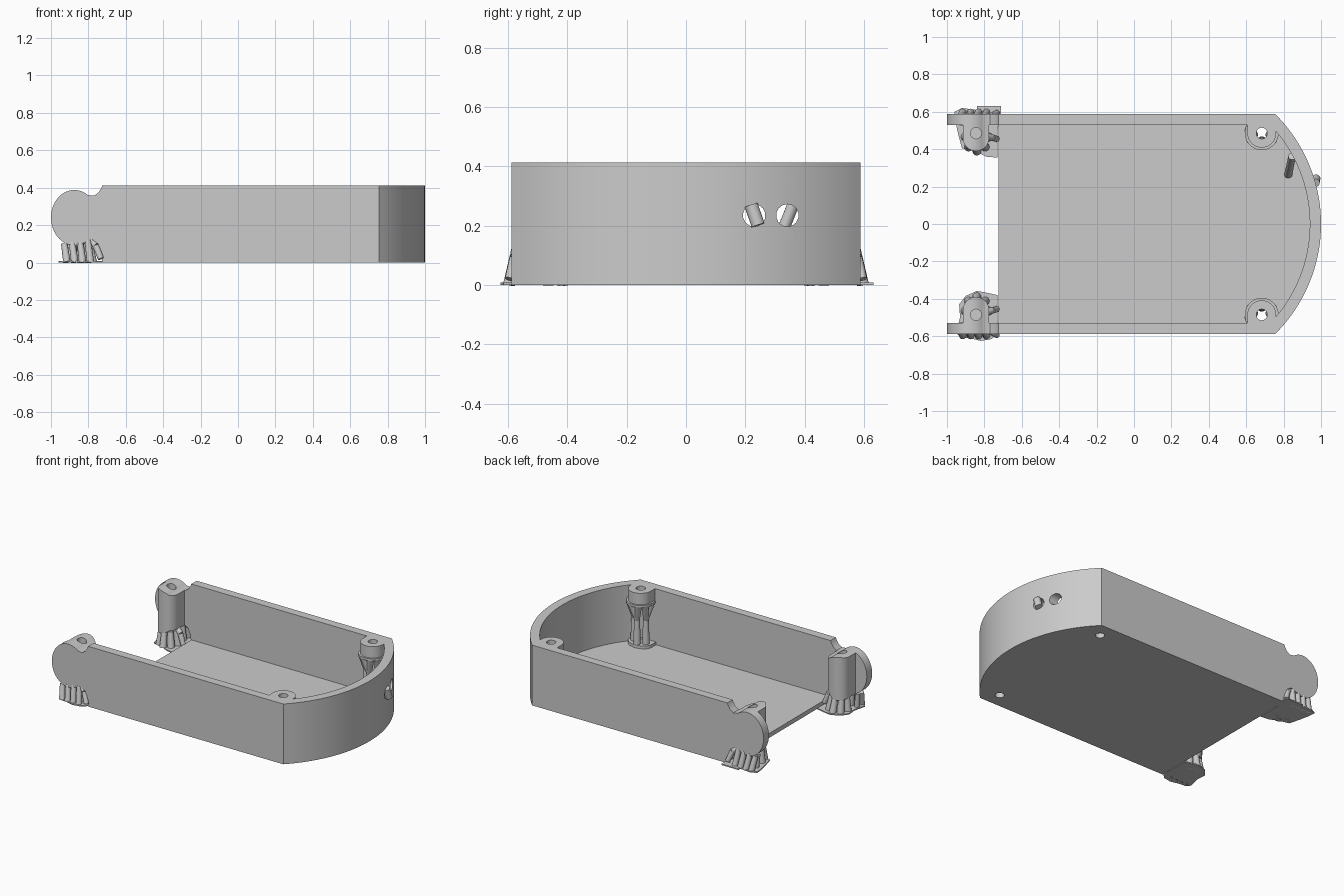
import bpy, bmesh, math
from mathutils import Vector

if "Cube" in bpy.data.objects:
    bpy.data.objects.remove(bpy.data.objects["Cube"])

grey = bpy.data.materials.new("plain grey")
grey.use_nodes = True
colour = (0.6, 0.6, 0.6, 1)
grey.diffuse_color = colour
grey.node_tree.nodes["Principled BSDF"].inputs["Base Color"].default_value = colour

WIDTH, WALL, HEIGHT, FLOOR = 0.588, 0.058, 0.413, 0.03
INNER = WIDTH - WALL
OPEN_X = -0.725                 # open end of the tray
ARC_X, ARC_R = 0.172, 0.828     # curved end of the tray
HOLE_Y, HOLE_R = 0.485, 0.03


def finish(name, bm):
    bmesh.ops.recalc_face_normals(bm, faces=bm.faces)
    mesh = bpy.data.meshes.new(name)
    bm.to_mesh(mesh)
    bm.free()
    mesh.materials.append(grey)
    obj = bpy.data.objects.new(name, mesh)
    bpy.context.collection.objects.link(obj)
    return obj


def select(obj):
    bpy.ops.object.select_all(action='DESELECT')
    obj.select_set(True)
    bpy.context.view_layer.objects.active = obj


def smooth(obj, angle=30):
    select(obj)
    bpy.ops.object.shade_smooth_by_angle(angle=math.radians(angle))


def prism(name, outline, low, high, axis="z"):
    """Extrude a closed outline along z (plan) or along y (side profile)."""
    bm = bmesh.new()
    place = (lambda a, b, h: (a, b, h)) if axis == "z" else (lambda a, b, h: (a, h, b))
    rings = [[bm.verts.new(place(a, b, h)) for a, b in outline] for h in (low, high)]
    n = len(outline)
    for ring in rings:
        bm.faces.new(ring)
    for i in range(n):
        j = (i + 1) % n
        bm.faces.new((rings[0][i], rings[0][j], rings[1][j], rings[1][i]))
    return finish(name, bm)


def struts(name, bars):
    """Tapered round bars: start, end, start radius, end radius."""
    bm = bmesh.new()
    for start, end, r1, r2 in bars:
        a, b = Vector(start), Vector(end)
        turn = (b - a).to_track_quat('Z', 'Y').to_matrix().to_4x4()
        turn.translation = (a + b) / 2
        bmesh.ops.create_cone(bm, cap_ends=True, segments=14, radius1=r1,
                              radius2=r2, depth=(b - a).length, matrix=turn)
    return finish(name, bm)


def combine(obj, other, operation):
    other.hide_render = True
    mod = obj.modifiers.new("cut", 'BOOLEAN')
    mod.operation, mod.object, mod.solver = operation, other, 'EXACT'
    select(obj)
    bpy.ops.object.modifier_apply(modifier=mod.name)
    bpy.data.objects.remove(other)


def arc(cx, cy, rx, ry, start, end, steps):
    angles = [math.radians(start + (end - start) * i / steps) for i in range(steps + 1)]
    return [(cx + rx * math.cos(t), cy + ry * math.sin(t)) for t in angles]


def tray_plan(half, radius, back):
    a = math.degrees(math.asin(half / radius))
    return [(back, -half)] + arc(ARC_X, 0, radius, radius, -a, a, 48) + [(back, half)]


def drill(x, y):
    return struts("drill", [((x, y, -1), (x, y, 1), HOLE_R, HOLE_R)])


# Tray: outer block, hollow, screw holes and cable holes
tray = prism("tray", tray_plan(WIDTH, ARC_R, OPEN_X), 0, HEIGHT)
hollow = prism("hollow", tray_plan(INNER, ARC_R - 0.06, -2), FLOOR, 1)
combine(tray, hollow, 'DIFFERENCE')
for side in (1, -1):
    combine(tray, drill(0.683, side * HOLE_Y), 'DIFFERENCE')
for y in (0.23, 0.342):
    cable = struts("cable_cutter", [((0.7, y, 0.235), (1.2, y, 0.235), 0.038, 0.038)])
    combine(tray, cable, 'DIFFERENCE')
smooth(tray)

# Rounded ear profile with a neck fillet above and below
ear_profile = ([(OPEN_X, HEIGHT), (-0.73, 0.4), (-0.745, 0.375), (-0.77, 0.357)]
               + arc(-0.875, 0.24, 0.125, 0.148, 55, 305, 40)
               + [(-0.775, 0.12), (-0.75, 0.102), (-0.733, 0.065), (OPEN_X, 0)])

# Irregular foot pads under the two ears
pads = {
    1: [(-0.84, 0.61), (-0.84, 0.632), (-0.71, 0.632), (-0.712, 0.59), (-0.73, 0.5),
        (-0.73, 0.355), (-0.79, 0.36), (-0.84, 0.385), (-0.92, 0.405), (-0.94, 0.48),
        (-0.955, 0.55), (-0.96, 0.6), (-0.92, 0.62)],
    -1: [(-0.95, -0.58), (-0.93, -0.605), (-0.88, -0.61), (-0.82, -0.625), (-0.76, -0.615),
         (-0.725, -0.58), (-0.73, -0.5), (-0.73, -0.38), (-0.8, -0.365), (-0.84, -0.358),
         (-0.9, -0.385), (-0.935, -0.43), (-0.93, -0.5)]}

for side, word in ((1, "left"), (-1, "right")):
    # Ear continuing the side wall
    smooth(prism(f"{word}_ear", ear_profile, side * INNER, side * WIDTH, "y"))

    # Round-nosed screw post on the ear
    nose = arc(-0.845, side * 0.46, 0.07, side * 0.07, 180, 360, 20)
    post = prism(f"{word}_ear_post", nose + [(-0.775, side * INNER), (-0.915, side * INNER)], 0, 1)
    shape = prism("post_shape", ear_profile, side * 0.3, side * 0.6, "y")
    combine(post, shape, 'INTERSECT')
    combine(post, drill(-0.845, side * HOLE_Y), 'DIFFERENCE')
    smooth(post)

    # Screw boss in the curved corner
    cx, cy = 0.683, side * HOLE_Y
    nose = arc(cx, cy, 0.077, side * 0.077, 180, 360, 24)
    boss = prism(f"{word}_corner_boss",
                 nose + [(cx + 0.077, side * 0.54), (cx - 0.077, side * 0.54)], 0.33, HEIGHT)
    combine(boss, drill(cx, cy), 'DIFFERENCE')
    smooth(boss)

    # Branching support and collar under the corner boss
    collar = prism(f"{word}_boss_collar",
                   arc(cx, cy, 0.09, side * 0.09, 175, 365, 24)
                   + [(cx + 0.085, side * 0.525), (cx - 0.085, side * 0.525)], 0.32, 0.335)
    combine(collar, drill(cx, cy), 'DIFFERENCE')
    smooth(collar)
    legs = []
    for deg in (190, 270, 350):
        t = math.radians(deg)
        knee = (cx + 0.045 * math.cos(t), cy + side * 0.04 * math.sin(t), 0.21)
        foot = (knee[0], knee[1], FLOOR)
        legs.append((knee, foot, 0.018, 0.024))
        for spread in (-0.4, 0.4):
            top = (cx + 0.072 * math.cos(t + spread),
                   cy + side * 0.068 * math.sin(t + spread), 0.325)
            legs.append((top, knee, 0.022, 0.017))
    smooth(struts(f"{word}_boss_support", legs), 40)
    pad = prism(f"{word}_boss_pad", arc(cx, cy, 0.085, side * 0.065, 180, 360, 16)
                + [(cx + 0.085, side * INNER), (cx - 0.085, side * INNER)],
                FLOOR, FLOOR + 0.02)
    combine(pad, drill(cx, cy), 'DIFFERENCE')

    prism(f"{word}_ear_pad", pads[side], 0, 0.008)

    # Rows of leaning pillars between pad and ear
    bars = []
    for i in range(4):
        x = -0.915 + 0.042 * i
        top = 0.1 + 0.006 * i
        bars.append(((x, side * 0.597, 0.002), (x - 0.014, side * 0.573, top), 0.02, 0.017))
        bars.append(((x, side * 0.545, 0.002), (x - 0.01, side * 0.54, top), 0.018, 0.015))
    for deg in range(180, 361, 45):
        t = math.radians(deg)
        c, s = math.cos(t), side * math.sin(t)
        bars.append(((-0.84 + 0.062 * c, side * 0.465 + 0.075 * s, 0.002),
                     (-0.845 + 0.05 * c, side * 0.465 + 0.055 * s, 0.105), 0.024, 0.018))
    # Bent props towards the tray
    for y, foot_y in ((0.47, 0.455), (0.56, 0.595)):
        bend = (-0.76, side * (y + foot_y) / 2, 0.09)
        bars.append(((-0.79, side * y, 0.118), bend, 0.018, 0.018))
        bars.append((bend, (-0.733, side * foot_y, 0.02), 0.018, 0.016))
    smooth(struts(f"{word}_ear_pillars", bars), 40)

# Slanted props by the cable holes
smooth(struts("cable_hole_props", [
    ((0.974, 0.243, 0.202), (0.97, 0.22, 0.27), 0.023, 0.023),
    ((0.825, 0.265, FLOOR), (0.845, 0.362, 0.272), 0.022, 0.02)]), 40)
bpy.ops.object.select_all(action='DESELECT')
